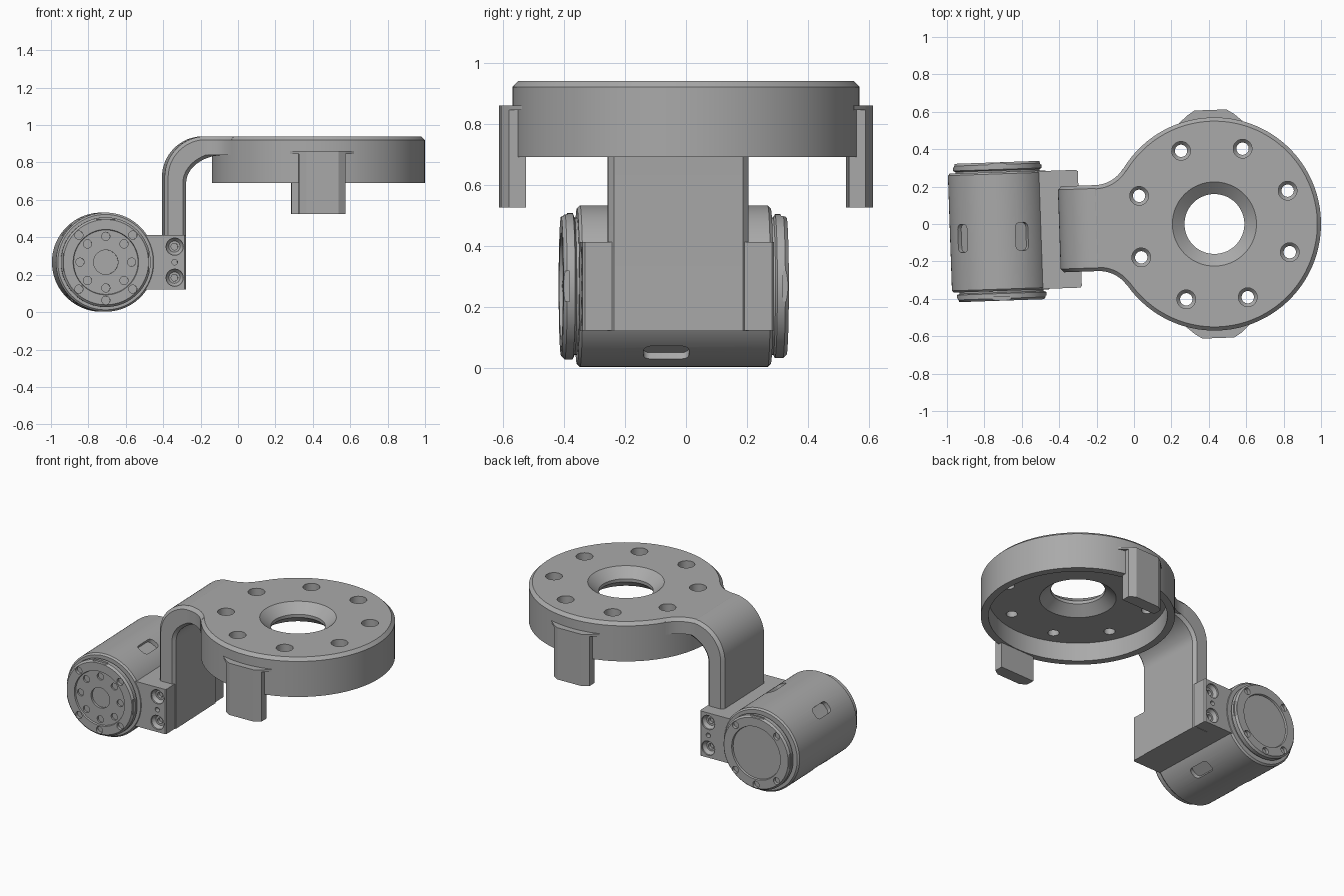
import bpy, bmesh
from math import sin, cos, pi, radians
from mathutils import Matrix, Vector

if "Cube" in bpy.data.objects:
    bpy.data.objects.remove(bpy.data.objects["Cube"])

grey = bpy.data.materials.new("machined grey")
grey.use_nodes = True
COLOUR = (0.4, 0.4, 0.4, 1)
grey.diffuse_color = COLOUR
grey.node_tree.nodes["Principled BSDF"].inputs["Base Color"].default_value = COLOUR

# The whole assembly is turned slightly about the flange centre
PLACE = Matrix.Translation((0.43, 0, 0)) @ Matrix.Rotation(radians(2), 4, 'Z')
MOTOR = Matrix.Translation((-1.15, 0, 0.267))
FRONT = Matrix.Rotation(pi / 2, 4, 'X')      # turns +z into -y
BACK = Matrix.Rotation(-pi / 2, 4, 'X')


def finish(name, bm):
    bmesh.ops.remove_doubles(bm, verts=bm.verts, dist=1e-5)
    bmesh.ops.recalc_face_normals(bm, faces=bm.faces)
    mesh = bpy.data.meshes.new(name)
    bm.to_mesh(mesh)
    bm.free()
    mesh.materials.append(grey)
    ob = bpy.data.objects.new(name, mesh)
    ob.matrix_world = PLACE
    bpy.context.collection.objects.link(ob)
    return ob


def lathe(bm, profile, matrix=Matrix(), n=64, closed=False):
    """Revolve (radius, height) points about z."""
    rings = [[bm.verts.new(matrix @ Vector((r * cos(2 * pi * k / n), r * sin(2 * pi * k / n), h)))
              for k in range(n)] if r > 0 else [bm.verts.new(matrix @ Vector((0, 0, h)))] * n
             for r, h in profile]
    pairs = list(zip(rings, rings[1:]))
    if closed:
        pairs.append((rings[-1], rings[0]))
    for a, b in pairs:
        for k in range(n):
            j = (k + 1) % n
            loop = list(dict.fromkeys((a[k], a[j], b[j], b[k])))
            bm.faces.new(loop)


def prism(bm, points, offset):
    """Extrude a flat polygon by an offset."""
    face = bm.faces.new([bm.verts.new(p) for p in points])
    new = bmesh.ops.extrude_face_region(bm, geom=[face])["geom"]
    bmesh.ops.translate(bm, verts=[v for v in new if isinstance(v, bmesh.types.BMVert)], vec=offset)


def box(bm, size, matrix=Matrix(), round_z=0):
    verts = bmesh.ops.create_cube(bm, size=1)["verts"]
    for v in verts:
        v.co = Vector(a * b for a, b in zip(v.co, size))
    if round_z:
        edges = {e for v in verts for e in v.link_edges
                 if abs(e.verts[0].co.z - e.verts[1].co.z) > size[2] / 2}
        out = bmesh.ops.bevel(bm, geom=list(edges), offset=round_z, segments=4,
                              affect='EDGES', profile=0.5)
        verts = list({v for v in out["verts"]} | {v for v in verts if v.is_valid})
    bmesh.ops.transform(bm, matrix=matrix, verts=verts)


def chamfer(bm, edges, width):
    bmesh.ops.bevel(bm, geom=edges, offset=width, segments=1, affect='EDGES', profile=0.5)


def cut(ob, bm):
    cutter = finish("cutter", bm)
    cutter.hide_render = True
    mod = ob.modifiers.new("cut", 'BOOLEAN')
    mod.operation, mod.solver, mod.object = 'DIFFERENCE', 'EXACT', cutter
    bpy.context.view_layer.objects.active = ob
    bpy.ops.object.modifier_apply(modifier=mod.name)
    bpy.data.objects.remove(cutter)


def bore(bm, x, y, h, r, depth, matrix):
    lathe(bm, [(0, h + 0.05), (r, h + 0.05), (r, h - depth), (0, h - depth)],
          matrix @ Matrix.Translation((x, y, 0)), 24)


# Round flange: hollow underneath, double countersunk centre, eight bolt holes
bm = bmesh.new()
lathe(bm, [(0.16, 0.885), (0.225, 0.94), (0.55, 0.94), (0.57, 0.92), (0.57, 0.69), (0.525, 0.69),
           (0.525, 0.81), (0.225, 0.81), (0.16, 0.865)], n=96, closed=True)
flange = finish("flange", bm)
bm = bmesh.new()
for k in range(8):
    a = radians(22.5 + 45 * k)
    lathe(bm, [(0, 1), (0.05, 1), (0.05, 0.89), (0.033, 0.87), (0.033, 0.7), (0, 0.7)],
          Matrix.Translation((0.43 * cos(a), 0.43 * sin(a), 0)), 32)
cut(flange, bm)

# Web with concave fillets joining the arm to the flange
HALF, FILLET, START = 0.23, 0.18, -0.63
side = []
for k in range(13):
    a = radians(-90 + 56.9 * k / 12)
    side.append((START + FILLET * cos(a), HALF + FILLET + FILLET * sin(a)))
inner = [(-0.53 * cos(t), 0.53 * sin(t)) for t in [radians(33 - 5.5 * k) for k in range(13)]]
outline = side + inner + [(x, -y) for x, y in reversed(side)]
bm = bmesh.new()
prism(bm, [(x, y, 0.84) for x, y in outline], (0, 0, 0.1))
rim = {(round(x, 4), round(abs(y), 4)) for x, y in side}
chamfer(bm, [e for e in bm.edges if all(
    v.co.z > 0.9 and (round(v.co.x, 4), round(abs(v.co.y), 4)) in rim for v in e.verts)
    and e.verts[0].co.y * e.verts[1].co.y > 0], 0.02)
finish("flange_web", bm)

# Bent arm: a curved side profile extruded across its width
path = [(-0.83, 0.12)]
for k in range(17):
    a = pi - pi / 2 * k / 16
    path.append((-0.61 + 0.22 * cos(a), 0.72 + 0.22 * sin(a)))
path[-1] = (START, 0.94)
path += [(START, 0.845)]
for k in range(17):
    a = pi / 2 + pi / 2 * k / 16
    path.append((-0.51 + 0.205 * cos(a), 0.69 + 0.15 * sin(a)))
path.append((-0.715, 0.12))
bm = bmesh.new()
prism(bm, [(x, -HALF, z) for x, z in path], (0, 2 * HALF, 0))
chamfer(bm, [e for e in bm.edges
             if abs(e.verts[0].co.y - e.verts[1].co.y) < 0.01
             and not all(v.co.z < 0.13 for v in e.verts)
             and not any(abs(v.co.x - START) < 0.001 and v.co.z < 0.9 for v in e.verts)], 0.018)
finish("bent_arm", bm)

# Hanging prongs on both sides of the flange, with thin flared wings on top
for name, s in (("front_prong", -1), ("back_prong", 1)):
    bm = bmesh.new()
    half = [(0.125, 0.53), (0.125, 0.585), (0.085, 0.61)]
    wing = [(0.1, 0.53), (0.17, 0.545), (0.125, 0.585), (0.085, 0.61)]
    for pts, z, h in ((half, 0.525, 0.335), (wing, 0.845, 0.015)):
        loop = pts + [(-x, y) for x, y in reversed(pts)]
        prism(bm, [(x, s * y, z) for x, y in loop], (0, 0, h))
    finish(name, bm)

# Motor housing with end caps, revolved about the y axis
bm = bmesh.new()
lathe(bm, [(0, 0.345), (0.065, 0.345), (0.065, 0.36), (0.172, 0.36), (0.175, 0.37), (0.228, 0.37),
           (0.24, 0.358), (0.24, 0.332), (0.225, 0.326), (0.225, 0.318), (0.255, 0.318),
           (0.265, 0.308), (0.265, -0.308), (0.255, -0.318), (0.225, -0.318), (0.225, -0.326),
           (0.236, -0.332), (0.236, -0.358), (0.225, -0.37), (0.17, -0.37), (0.167, -0.358),
           (0, -0.358)], MOTOR @ FRONT, 96)
motor = finish("motor_housing", bm)

# Cap screws, horn screws, rim notches and housing slots
bm = bmesh.new()
for turn in (FRONT, BACK):
    for deg in (45, 135, 225, 315, 270 if turn == FRONT else 90):
        a = radians(deg)
        bore(bm, 0.204 * cos(a), 0.204 * sin(a), 0.37, 0.022, 0.02, MOTOR @ turn)
    for deg in (0, 90, 180) if turn == FRONT else (0, 180, 270):
        box(bm, (0.03, 0.1, 0.03), MOTOR @ turn @ Matrix.Rotation(radians(deg), 4, 'Z')
            @ Matrix.Translation((0.243, 0, 0.365)))
for k in range(8):
    a = pi / 4 * k
    bore(bm, 0.138 * cos(a), 0.138 * sin(a), 0.36, 0.022, 0.012, MOTOR @ FRONT)
for deg in (27, -49, 146, -139):
    box(bm, (0.075, 0.15, 0.06), MOTOR @ Matrix.Rotation(radians(deg), 4, 'Y')
        @ Matrix.Translation((0, -0.03, 0.268)), 0.025)
cut(motor, bm)

# Mounting block between motor and arm, with screw holes on both ends
bm = bmesh.new()
box(bm, (0.32, 0.63, 0.29), Matrix.Translation((-0.88, 0, 0.267)))
chamfer(bm, [e for e in bm.edges if all(v.co.x > -0.8 for v in e.verts)
             and abs(e.verts[0].co.z - e.verts[1].co.z) > 0.1], 0.008)
block = finish("mounting_block", bm)
bm = bmesh.new()
for turn in (FRONT, BACK):
    at = Matrix.Translation((-0.78, 0, 0.267)) @ turn
    for y in (-0.083, 0.083):
        lathe(bm, [(0, 0.35), (0.046, 0.35), (0.046, 0.305), (0.03, 0.285), (0.018, 0.285),
                   (0.018, 0.265), (0, 0.265)], at @ Matrix.Translation((0, y, 0)), 24)
    bore(bm, 0, 0, 0.315, 0.015, 0.03, at)
cut(block, bm)

# Smooth curved faces, keep edges sharp
bpy.ops.object.select_all(action='DESELECT')
for ob in bpy.context.scene.objects:
    if ob.type == 'MESH':
        ob.select_set(True)
        bpy.context.view_layer.objects.active = ob
bpy.ops.object.shade_smooth_by_angle(angle=radians(25))
